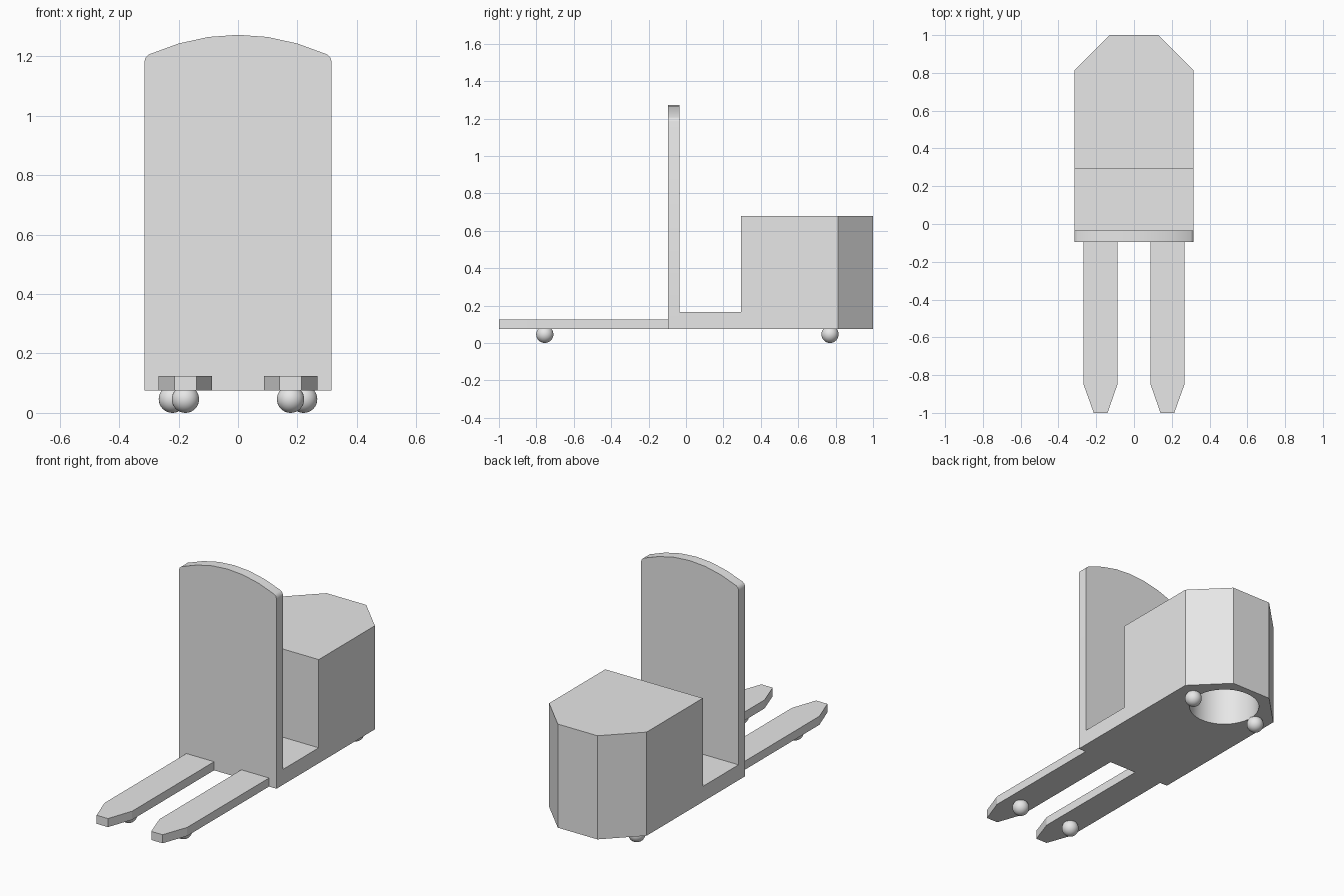
import bpy
import bmesh
import math
from mathutils import Vector

cube = bpy.data.objects.get("Cube")
if cube:
    bpy.data.objects.remove(cube, do_unlink=True)

grey = bpy.data.materials.new("plain_grey")
grey.use_nodes = True
colour = (0.8, 0.8, 0.8, 1)
grey.diffuse_color = colour
grey.node_tree.nodes["Principled BSDF"].inputs["Base Color"].default_value = colour

HALF_W = 0.315
BASE_Z = 0.075
PANEL_FRONT, PANEL_BACK = -0.095, -0.035


def prism(name, outline, direction, chamfer=0):
    """Extrude a closed outline; optionally chamfer the rear upright edges."""
    bm = bmesh.new()
    face = bm.faces.new([bm.verts.new(p) for p in outline])
    new = bmesh.ops.extrude_face_region(bm, geom=[face])["geom"]
    moved = [g for g in new if isinstance(g, bmesh.types.BMVert)]
    bmesh.ops.translate(bm, verts=moved, vec=Vector(direction))
    bmesh.ops.recalc_face_normals(bm, faces=bm.faces[:])
    if chamfer:
        rear = max(v.co.y for v in bm.verts)
        edges = [e for e in bm.edges
                 if all(v.co.y > rear - 0.001 for v in e.verts)
                 and abs(e.verts[0].co.z - e.verts[1].co.z) > 0.1]
        bmesh.ops.bevel(bm, geom=edges, offset=chamfer, segments=1, affect='EDGES')
    mesh = bpy.data.meshes.new(name)
    bm.to_mesh(mesh)
    bm.free()
    mesh.materials.append(grey)
    obj = bpy.data.objects.new(name, mesh)
    bpy.context.collection.objects.link(obj)
    return obj


def smooth(obj, degrees=30):
    bpy.ops.object.select_all(action='DESELECT')
    obj.select_set(True)
    bpy.context.view_layer.objects.active = obj
    bpy.ops.object.shade_smooth_by_angle(angle=math.radians(degrees))


# Chassis: low platform stepping up to the motor housing
side = [(PANEL_BACK, BASE_Z), (1, BASE_Z), (1, 0.68), (0.295, 0.68),
        (0.295, 0.165), (PANEL_BACK, 0.165)]
chassis = prism("chassis", [(-HALF_W, y, z) for y, z in side],
                (2 * HALF_W, 0, 0), chamfer=0.187)

# Round drive well cut into the underside
bpy.ops.mesh.primitive_cylinder_add(vertices=48, radius=0.19, depth=0.7,
                                    location=(0, 0.77, BASE_Z))
well = bpy.context.object
well.data.materials.append(grey)
cut = chassis.modifiers.new("drive_well", 'BOOLEAN')
cut.operation = 'DIFFERENCE'
cut.solver = 'EXACT'
cut.object = well
bpy.context.view_layer.objects.active = chassis
bpy.ops.object.modifier_apply(modifier=cut.name)
bpy.data.objects.remove(well, do_unlink=True)
smooth(chassis)

# Upright back rest with an arched top and rounded shoulders
half = [(HALF_W, BASE_Z), (HALF_W, 1.183), (0.311, 1.197), (0.3, 1.207)]
half += [(x, 1.273 - 0.735 * x * x) for x in (0.2, 0.1)]
profile = half + [(0, 1.273)] + [(-x, z) for x, z in reversed(half)]
panel = prism("back_rest", [(x, PANEL_FRONT, z) for x, z in profile],
              (0, PANEL_BACK - PANEL_FRONT, 0))
smooth(panel, 35)

# Forks with tapered tips, and ball wheels front and rear
fork = [(0.088, PANEL_FRONT), (0.088, -0.85), (0.14, -1),
        (0.213, -1), (0.267, -0.85), (0.267, PANEL_FRONT)]
for sign, label in ((1, "left"), (-1, "right")):
    prism(label + "_fork", [(sign * x, y, BASE_Z) for x, y in fork], (0, 0, 0.05))
    for part, x, y in (("front", 0.177, -0.755), ("rear", 0.221, 0.77)):
        bpy.ops.mesh.primitive_uv_sphere_add(segments=32, ring_count=16, radius=0.046,
                                             location=(sign * x, y, 0.046))
        wheel = bpy.context.object
        wheel.name = f"{part}_{label}_wheel"
        wheel.data.materials.append(grey)
        smooth(wheel)
